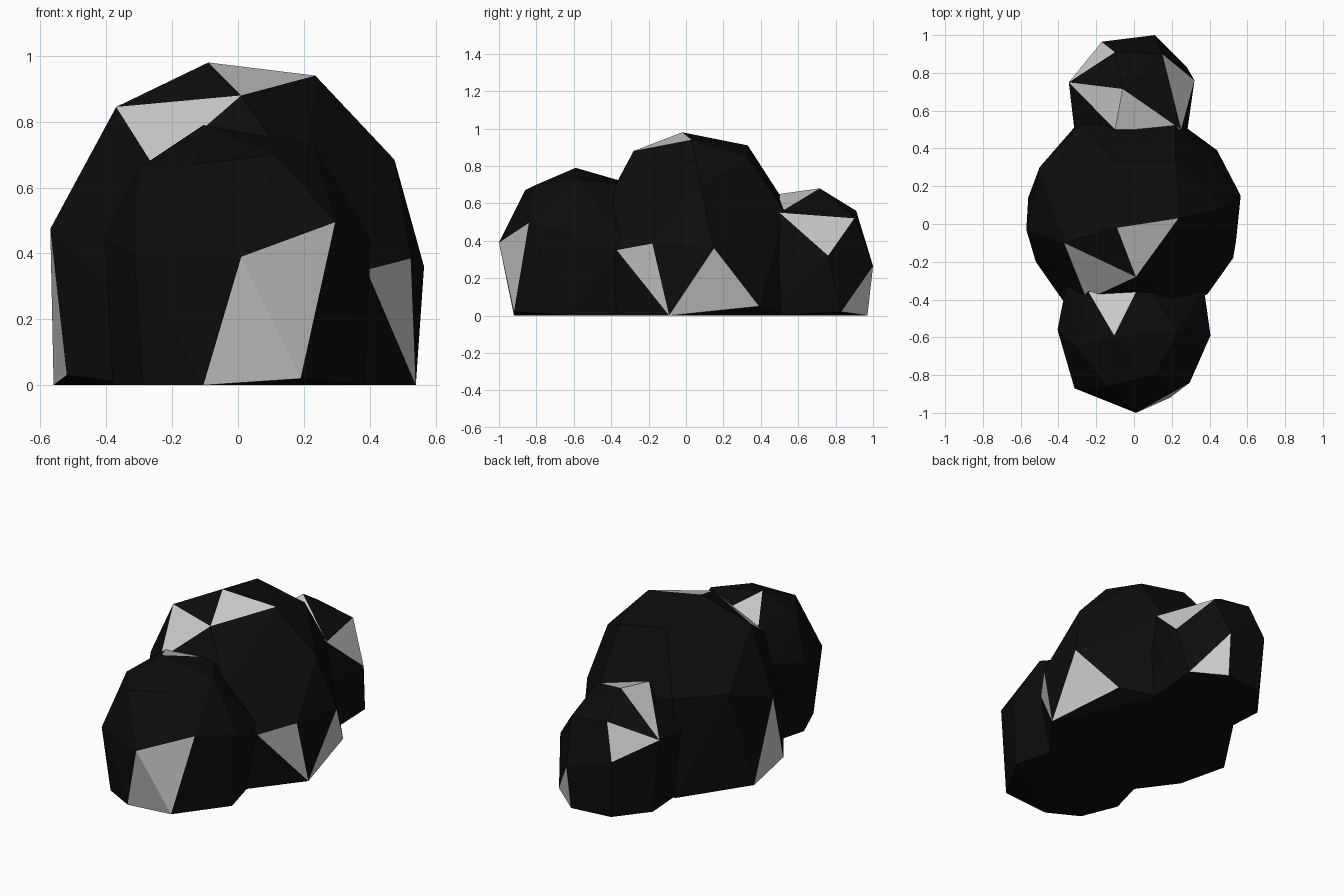
import bpy
import bmesh
from mathutils import Vector

if "Cube" in bpy.data.objects:
    bpy.data.objects.remove(bpy.data.objects["Cube"])

# Near-black stone with a few plain grey facets
dark = bpy.data.materials.new("dark_stone")
dark.diffuse_color = (0.004, 0.004, 0.004, 1)
dark.use_nodes = True
dark.node_tree.nodes["Principled BSDF"].inputs["Base Color"].default_value = dark.diffuse_color
pale = bpy.data.materials.new("pale_facet")
pale.diffuse_color = (0.6, 0.6, 0.6, 1)
pale.use_nodes = True
pale.node_tree.nodes["Principled BSDF"].inputs["Base Color"].default_value = pale.diffuse_color


def boulder(name, corners, facets):
    """Wrap a faceted convex lump round its corners; facets are the pale faces."""
    bm = bmesh.new()
    for c in corners:
        bm.verts.new(c)
    res = bmesh.ops.convex_hull(bm, input=bm.verts[:])
    inner = {g for g in res["geom_interior"] + res["geom_unused"]
             if isinstance(g, bmesh.types.BMVert)}
    bmesh.ops.delete(bm, geom=list(inner), context='VERTS')
    loose = [v for v in bm.verts if not v.link_faces]
    bmesh.ops.delete(bm, geom=loose, context='VERTS')
    bmesh.ops.recalc_face_normals(bm, faces=bm.faces[:])
    for tri in facets:
        mid = sum((Vector(corners[i]) for i in tri), Vector()) / 3
        face = min(bm.faces, key=lambda f: (f.calc_center_median() - mid).length)
        face.material_index = 1
    mesh = bpy.data.meshes.new(name)
    bm.to_mesh(mesh)
    bm.free()
    mesh.materials.append(dark)
    mesh.materials.append(pale)
    obj = bpy.data.objects.new(name, mesh)
    bpy.context.collection.objects.link(obj)
    return obj


# Large central boulder
boulder("middle_boulder", [
    (-.37, -.10, .845), (-.25, -.40, .655), (.01, -.28, .88), (-.09, -.02, .98),
    (.235, .03, .94), (.565, .15, .36), (.54, -.09, 0), (.44, .39, .05),
    (.39, -.37, .35), (.525, -.18, .385), (-.57, -.03, .475), (-.56, .14, 0),
    (-.52, -.20, .03), (.475, .08, .685), (-.10, .33, .91), (-.50, .30, .60),
    (.22, .33, .85), (.22, .53, .55), (-.28, .53, .60), (-.30, .53, 0),
    (.25, .53, 0), (.20, -.42, .60), (-.38, -.40, .30), (-.28, -.44, 0),
    (.28, -.42, 0)],
    [(0, 1, 2), (2, 3, 4), (5, 6, 7), (6, 8, 9), (10, 11, 12)])

# Medium boulder at the front
boulder("front_boulder", [
    (.01, -1, .39), (.295, -.84, .495), (.19, -.92, .02), (-.105, -.92, 0),
    (-.105, -.59, .79), (-.14, -.86, .67), (.11, -.80, .70), (.23, -.57, .73),
    (.405, -.59, .44), (.37, -.34, .40), (-.405, -.56, .45), (-.315, -.87, .40),
    (-.38, -.60, 0), (-.29, -.82, 0), (.38, -.60, 0), (-.36, -.33, .50),
    (-.30, -.30, 0), (.30, -.30, 0), (-.24, -.36, .70), (.05, -.28, .70),
    (-.30, -.65, .66)],
    [(0, 1, 2), (0, 2, 3), (4, 18, 19)])

# Small boulder at the back
boulder("back_boulder", [
    (.15, .90, .52), (.32, .76, .32), (.25, .50, .55), (-.06, .715, .68),
    (-.10, .91, .56), (-.345, .75, .45), (-.17, .965, .35), (.11, 1, .265),
    (.28, .83, .02), (.10, .97, 0), (-.15, .94, 0), (-.30, .75, 0),
    (-.31, .45, .40), (-.10, .50, .65), (.28, .48, .30), (.27, .45, 0),
    (-.28, .45, 0)],
    [(0, 1, 2), (2, 3, 13), (3, 5, 13), (4, 5, 6), (7, 8, 9)])
